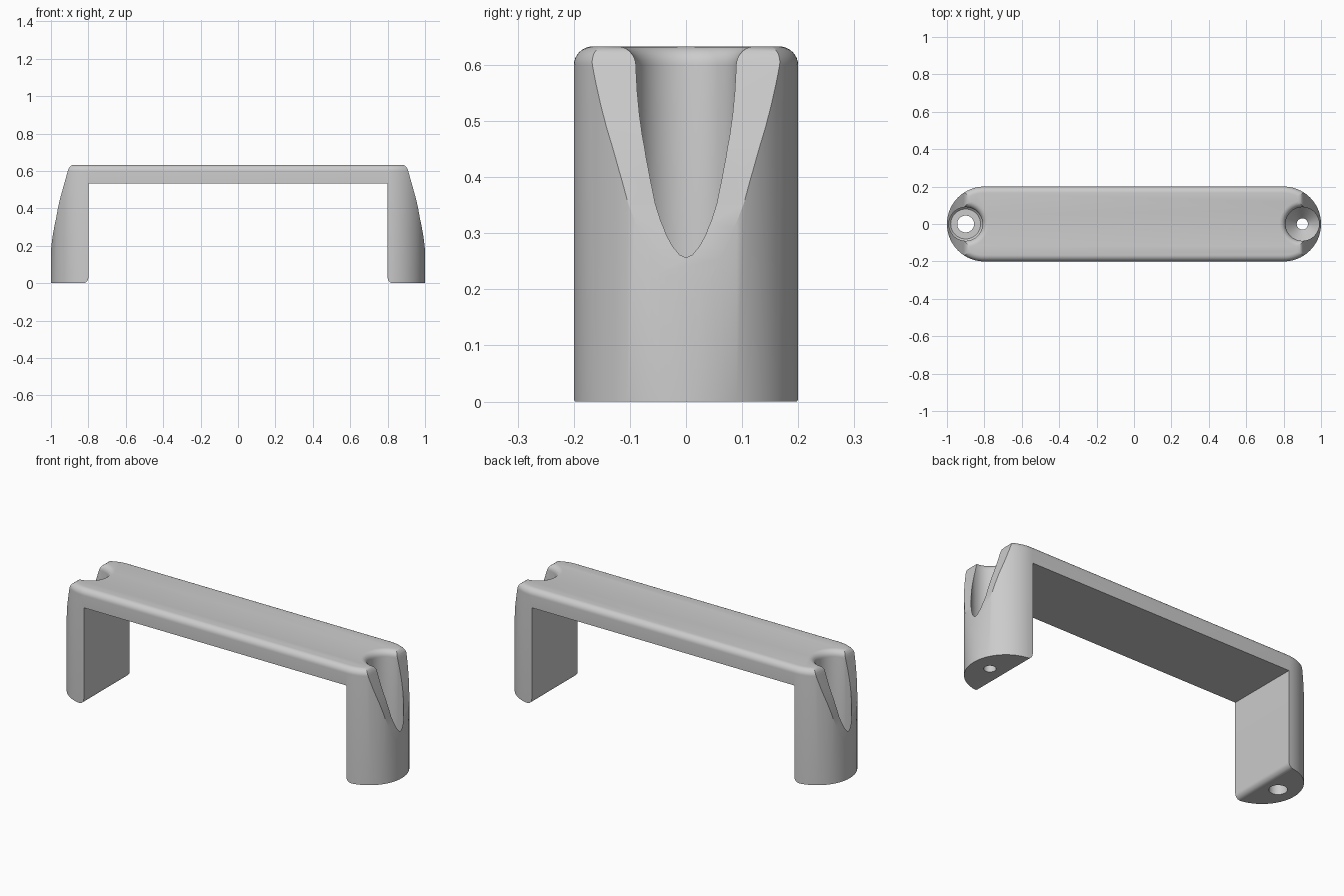
import bpy, bmesh, math
from mathutils import Vector

if "Cube" in bpy.data.objects:
    bpy.data.objects.remove(bpy.data.objects["Cube"])

H, R, FIL = 0.633, 0.2, 0.034      # height, end radius, edge fillet
LEG, BAR = 0.8, 0.533              # inner leg face, underside of bar


def make_object(name, bm):
    bmesh.ops.recalc_face_normals(bm, faces=bm.faces)
    mesh = bpy.data.meshes.new(name)
    bm.to_mesh(mesh)
    bm.free()
    ob = bpy.data.objects.new(name, mesh)
    bpy.context.collection.objects.link(ob)
    return ob


def loft(name, rings):
    """Closed solid through rings with equal point counts."""
    bm = bmesh.new()
    loops = [[bm.verts.new(p) for p in ring] for ring in rings]
    n = len(loops[0])
    for a, b in zip(loops, loops[1:]):
        for i in range(n):
            j = (i + 1) % n
            bm.faces.new((a[i], a[j], b[j], b[i]))
    bm.faces.new(loops[0][::-1])
    bm.faces.new(loops[-1])
    return make_object(name, bm)


def stadium(r, z, seg=40):
    pts = []
    for side in (1, -1):
        for k in range(seg + 1):
            a = -math.pi / 2 + math.pi * k / seg
            pts.append((side * (LEG + r * math.cos(a)), side * r * math.sin(a), z))
    return pts


def boolean(ob, cutter, operation):
    cutter.hide_render = True
    mod = ob.modifiers.new(cutter.name, 'BOOLEAN')
    mod.object, mod.operation, mod.solver = cutter, operation, 'EXACT'
    bpy.context.view_layer.objects.active = ob
    bpy.ops.object.modifier_apply(modifier=mod.name)
    bpy.data.objects.remove(cutter)


# Round-ended bar block with a filleted top rim
rings = [stadium(R, -0.05), stadium(R, H - FIL)]
for k in range(1, 9):
    a = math.pi / 2 * k / 8
    rings.append(stadium(R - FIL + FIL * math.cos(a), H - FIL + FIL * math.sin(a)))
handle = loft("pull_handle", rings)

# Arch profile: inner leg, rounded foot, tapered outer face, rounded shoulder
half = [(LEG, BAR)]
for k in range(7):
    a = math.pi + math.pi / 2 * k / 6
    half.append((LEG + 0.03 + 0.03 * math.cos(a), 0.03 + 0.03 * math.sin(a)))
half += [(1.02, 0.0), (1.02, 0.1), (1.003, 0.15), (0.9985, 0.19), (0.994, 0.23),
         (0.988, 0.27), (0.9805, 0.31), (0.972, 0.35), (0.963, 0.40),
         (0.952, 0.45), (0.91, 0.60)]
half += [(0.905, 0.614), (0.898, 0.624), (0.889, 0.630), (0.876, 0.6335)]
profile = half + [(-x, z) for x, z in reversed(half)]
arch = loft("arch_cutter", [[(x, y, z) for x, z in profile] for y in (-0.3, 0.3)])
boolean(handle, arch, 'INTERSECT')

# Screw pockets with flared mouths and through holes
flare = [(0.09 + 0.033 * (1 - math.cos(a)), H - 0.033 + 0.033 * math.sin(a))
         for a in (math.pi / 2 * k / 6 for k in range(7))] + [(0.123, 0.7)]
floors = {1: [(0.03, -0.1), (0.03, 0.10), (0.09, 0.17)],
          -1: [(0.045, -0.1), (0.045, 0.12), (0.08, 0.12), (0.09, 0.13)]}
for side, floor in floors.items():
    pocket = loft("pocket_cutter", [
        [(side * 0.9 + r * math.cos(2 * math.pi * i / 48),
          r * math.sin(2 * math.pi * i / 48), z) for i in range(48)]
        for r, z in floor + flare])
    boolean(handle, pocket, 'DIFFERENCE')

# Plain grey finish, smooth with crisp edges
grey = bpy.data.materials.new("light_grey")
grey.diffuse_color = (0.6, 0.6, 0.6, 1)
grey.use_nodes = True
grey.node_tree.nodes["Principled BSDF"].inputs["Base Color"].default_value = grey.diffuse_color
handle.data.materials.clear()
handle.data.materials.append(grey)
for p in handle.data.polygons:
    p.material_index = 0
bpy.ops.object.select_all(action='DESELECT')
handle.select_set(True)
bpy.context.view_layer.objects.active = handle
bpy.ops.object.shade_smooth_by_angle(angle=math.radians(30))
